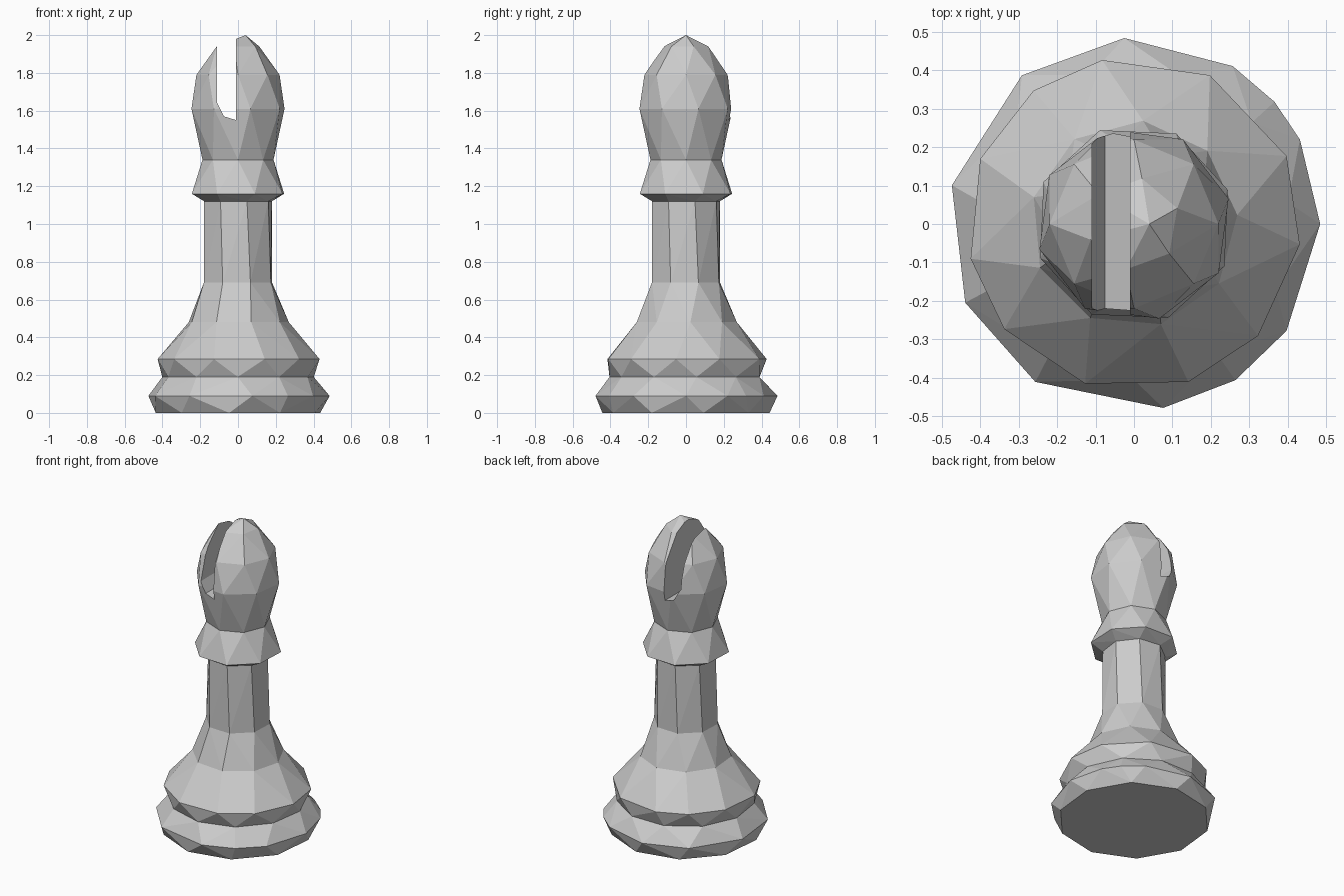
import bpy, bmesh
from math import sin, cos, radians

if "Cube" in bpy.data.objects:
    bpy.data.objects.remove(bpy.data.objects["Cube"])


def even(n, phase):
    return [phase + 360 * k / n for k in range(n)]


def link(bm, a, b):
    """Triangulate between two rings that may differ in side count."""
    (va, aa), (vb, ab) = a, b
    na, nb = len(va), len(vb)
    ang = lambda s, k: s[k % len(s)] + 360 * (k // len(s))
    i = j = 0
    while i < na or j < nb:
        ma = ang(aa, i) + ang(aa, i + 1)
        mb = ang(ab, j) + ang(ab, j + 1)
        if j >= nb or (i < na and ma <= mb):
            bm.faces.new((va[i % na], va[(i + 1) % na], vb[j % nb]))
            i += 1
        else:
            bm.faces.new((va[i % na], vb[(j + 1) % nb], vb[j % nb]))
            j += 1


def make_object(name, bm):
    bmesh.ops.recalc_face_normals(bm, faces=bm.faces[:])
    me = bpy.data.meshes.new(name)
    bm.to_mesh(me)
    bm.free()
    ob = bpy.data.objects.new(name, me)
    bpy.context.scene.collection.objects.link(ob)
    return ob


# uneven corner angles of the foot and the ridge above it
foot = [0, 27, 41, 58, 93, 127, 168, 205, 238, 279, 303, 325]
ridge = [-7, 24, 63, 101, 127, 157, 192, 219, 253, 289, 318]

# turned profile: radius, height, corner angles
profile = [
    (0.445, 0.00, even(10, 12)),
    (0.485, 0.09, foot),
    (0.405, 0.19, even(11, 8)),
    (0.435, 0.285, ridge),
    (0.27, 0.48, even(9, 5)),
    (0.192, 0.69, even(8, 20)),
    (0.185, 1.12, even(8, 15)),
    (0.26, 1.16, even(8, 20)),
    (0.188, 1.34, even(8, 0)),
    (0.255, 1.61, even(8, 15)),
    (0.22, 1.79, even(8, 0)),
    (0.12, 1.94, even(6, 20)),
]

bm = bmesh.new()
rings = [([bm.verts.new((r * cos(radians(t)), r * sin(radians(t)), z))
           for t in angles], angles) for r, z, angles in profile]
for lower, upper in zip(rings, rings[1:]):
    link(bm, lower, upper)
bm.faces.new(rings[0][0][::-1])
tip = bm.verts.new((0.04, 0, 2.0))
top = rings[-1][0]
for k in range(len(top)):
    bm.faces.new((top[k], top[(k + 1) % len(top)], tip))
piece = make_object("turned_piece", bm)

# slot cutter through the head
slot = [(-0.11, 2.2), (-0.11, 1.64), (-0.075, 1.57), (-0.01, 1.55), (-0.01, 2.2)]
bm = bmesh.new()
face = bm.faces.new([bm.verts.new((x, -0.5, z)) for x, z in slot])
ext = bmesh.ops.extrude_face_region(bm, geom=[face])
bmesh.ops.translate(bm, vec=(0, 1, 0),
                    verts=[v for v in ext["geom"] if isinstance(v, bmesh.types.BMVert)])
cutter = make_object("slot_cutter", bm)
cutter.hide_render = True

# cut the slot, then drop the cutter
mod = piece.modifiers.new("slot", "BOOLEAN")
mod.operation = "DIFFERENCE"
mod.solver = "EXACT"
mod.object = cutter
bpy.context.view_layer.update()
cut = bpy.data.meshes.new_from_object(
    piece.evaluated_get(bpy.context.evaluated_depsgraph_get()))
piece.modifiers.clear()
piece.data = cut
bpy.data.objects.remove(cutter)
